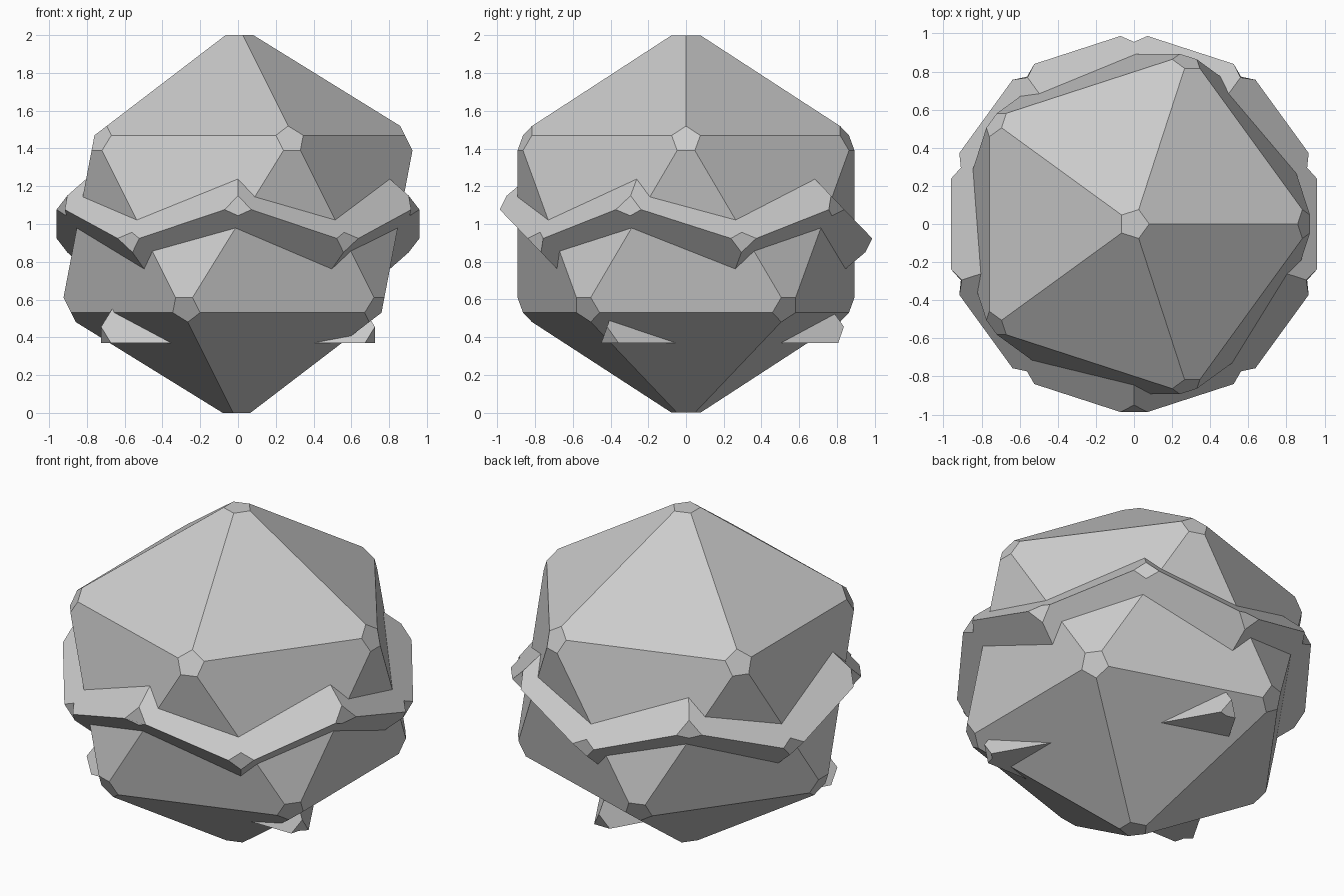
import bpy, bmesh
from math import sin, cos, radians

if "Cube" in bpy.data.objects:
    bpy.data.objects.remove(bpy.data.objects["Cube"])


def finish(name, bm, cut_verts, cut):
    # Chip the chosen corners, then turn the bmesh into an object
    bmesh.ops.bevel(bm, geom=cut_verts, offset=cut, offset_type='ABSOLUTE',
                    segments=1, profile=0.5, affect='VERTICES')
    bmesh.ops.recalc_face_normals(bm, faces=bm.faces[:])
    me = bpy.data.meshes.new(name)
    bm.to_mesh(me)
    bm.free()
    ob = bpy.data.objects.new(name, me)
    bpy.context.collection.objects.link(ob)
    return ob


def polar(r, deg, z):
    return (r * cos(radians(deg)), r * sin(radians(deg)), z)


def ridge_ring(name, sides, start, section, wave, cut):
    # Sweep a section of (radius, z) points round a polygon; first point is the
    # outer ridge. Corners alternate up and down by wave, scaled with radius.
    bm = bmesh.new()
    outer = section[0][0]
    rings = []
    for i in range(sides):
        lift = wave * (-1) ** i
        rings.append([bm.verts.new(polar(r, start + 360 * i / sides, z + lift * r / outer))
                      for r, z in section])
    n = len(section)
    for i in range(sides):
        a, b = rings[i], rings[(i + 1) % sides]
        for j in range(n):
            k = (j + 1) % n
            bm.faces.new((a[j], b[j], b[k], a[k]))
    return finish(name, bm, [r[0] for r in rings], cut)


# Twenty-sided body with chipped corners
R = 1.05
bm = bmesh.new()
for s in (1, -1):
    bm.verts.new((0, 0, 1 + s * R))
    for i in range(5):
        bm.verts.new(polar(R * 0.8944, 72 * i + (0 if s > 0 else 36), 1 + s * R * 0.4472))
bmesh.ops.convex_hull(bm, input=bm.verts[:])
finish("body", bm, bm.verts[:], 0.094)

# Zigzag band round the middle
ridge_ring("zigzag_band", 10, -90, [(1.01, 1.0), (0.8, 1.197), (0.8, 0.803)], 0.1, 0.078)

# Three-cornered ring low on the body, only its corners poke out
ridge_ring("lower_spikes", 3, 90, [(0.898, 0.37), (0.598, 0.79), (0.3, 0.37)], 0, 0.105)
